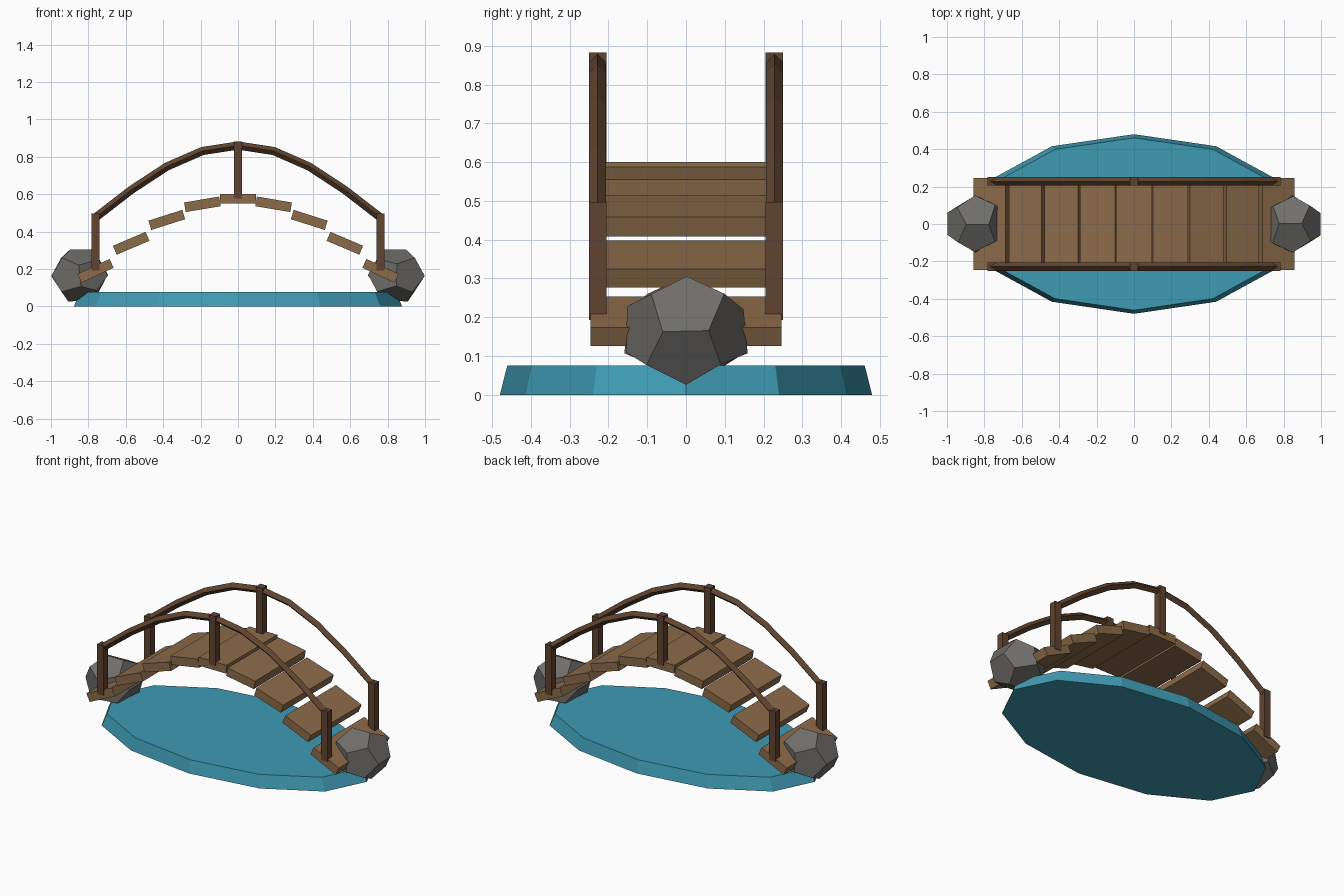
import bpy, bmesh, math, random
from mathutils import Vector, Matrix

cube = bpy.data.objects.get("Cube")
if cube:
    bpy.data.objects.remove(cube, do_unlink=True)

HALF = 0.762      # half span of the arch
RISE = 0.385      # rise of the arch
SIDE = 0.228      # distance of the railings from the middle


def material(name, rgb):
    linear = [((c / 255 + 0.055) / 1.055) ** 2.4 for c in rgb] + [1]
    m = bpy.data.materials.new(name)
    m.use_nodes = True
    m.diffuse_color = linear
    m.node_tree.nodes["Principled BSDF"].inputs["Base Color"].default_value = linear
    return m


plank_wood = material("plank wood", (139, 107, 74))
dark_wood = material("dark wood", (96, 68, 48))
stone = material("stone grey", (112, 110, 106))
water = material("water blue", (64, 155, 180))


def make(name, bm, mat):
    bmesh.ops.recalc_face_normals(bm, faces=bm.faces)
    mesh = bpy.data.meshes.new(name)
    bm.to_mesh(mesh)
    bm.free()
    mesh.materials.append(mat)
    obj = bpy.data.objects.new(name, mesh)
    bpy.context.collection.objects.link(obj)
    return obj


def box(name, centre, size, mat, tilt=0):
    bm = bmesh.new()
    matrix = (Matrix.Translation(centre) @ Matrix.Rotation(tilt, 4, "Y")
              @ Matrix.Diagonal((*size, 1)))
    bmesh.ops.create_cube(bm, size=1, matrix=matrix)
    return make(name, bm, mat)


def arch(x, base):
    return base + RISE * math.cos(math.pi * x / (2 * HALF))


# Pond: twelve-sided tapered oval slab
bm = bmesh.new()
bmesh.ops.create_cone(bm, cap_ends=True, segments=12, radius1=1, radius2=0.96, depth=0.076,
                      matrix=Matrix.Translation((0, 0, 0.038)))
bmesh.ops.scale(bm, vec=(0.878, 0.48, 1), verts=bm.verts)
make("pond", bm, water)

# Deck: nine tilted planks along the arch
for i in range(9):
    x = HALF * (i - 4) / 4
    tilt = 0.435 * math.sin(math.pi * x / (2 * HALF))
    box(f"plank_{i + 1}", (x, 0, arch(x, 0.19)), (0.19, 0.493, 0.052), plank_wood, tilt)


# Railings: diamond-section arched bar with three posts on each side
def rail(name, y, radius=0.022, steps=8):
    bm = bmesh.new()
    points = [Vector((x, y, arch(x, 0.475)))
              for x in (HALF * (2 * i / steps - 1) for i in range(steps + 1))]
    rings = []
    for i, p in enumerate(points):
        along = (points[min(i + 1, steps)] - points[max(i - 1, 0)]).normalized()
        up = Vector((-along.z, 0, along.x)) * radius
        side = Vector((0, radius, 0))
        rings.append([bm.verts.new(p + d) for d in (up, side, -up, -side)])
    for a, b in zip(rings, rings[1:]):
        for k in range(4):
            n = (k + 1) % 4
            bm.faces.new((a[k], a[n], b[n], b[k]))
    bm.faces.new(rings[0])
    bm.faces.new(rings[-1])
    make(name, bm, dark_wood)


for label, y in (("right", -SIDE), ("left", SIDE)):
    rail(f"rail_{label}", y)
    for i, x in enumerate((-HALF, 0, HALF)):
        z = arch(x, 0.345)
        box(f"post_{label}_{i + 1}", (x, y, z), (0.045, 0.045, 0.305), dark_wood)


# Boulders: slightly uneven twelve-faced stones at both ends
def boulder(name, x, turn):
    rng = random.Random(4)
    phi = (1 + math.sqrt(5)) / 2
    signs = (-1, 1)
    corners = [Vector((a, b, c)) for a in signs for b in signs for c in signs]
    for a in signs:
        for b in signs:
            p, q = a * phi, b / phi
            corners += [Vector((p, q, 0)), Vector((0, p, q)), Vector((q, 0, p))]
    bm = bmesh.new()
    for c in corners:
        bm.verts.new(c)
    bmesh.ops.convex_hull(bm, input=bm.verts)
    bmesh.ops.dissolve_limit(bm, angle_limit=0.05, verts=bm.verts, edges=bm.edges)
    for v in bm.verts:
        v.co += Vector([rng.uniform(-0.09, 0.09) for _ in range(3)])
    matrix = (Matrix.Translation((x, 0, 0.168)) @ Matrix.Rotation(turn, 4, "Z")
              @ Matrix.Diagonal((0.095, 0.095, 0.087, 1)))
    bmesh.ops.transform(bm, matrix=matrix, verts=bm.verts)
    make(name, bm, stone)


boulder("boulder_left", 0.843, 0)
boulder("boulder_right", -0.843, math.pi)
